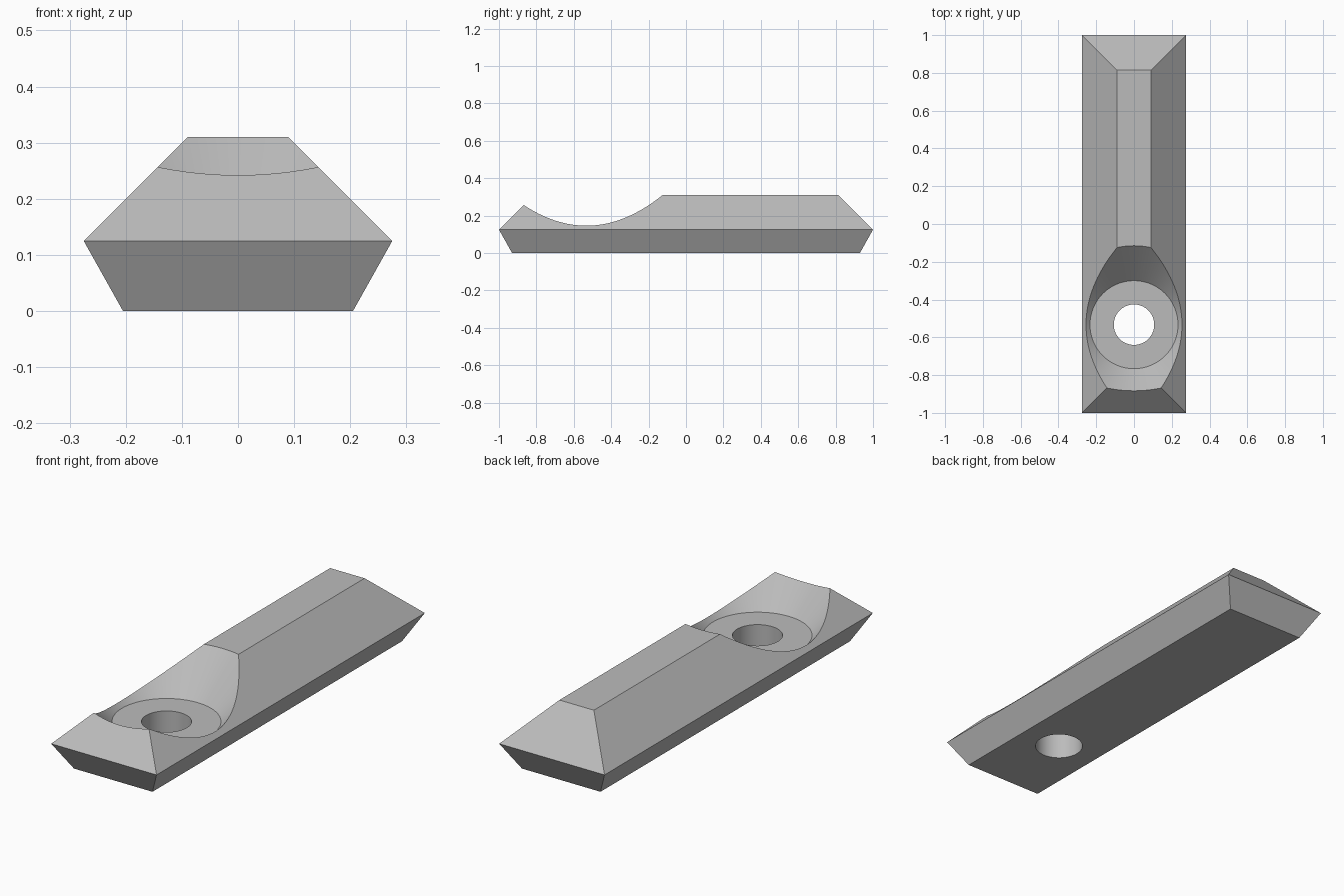
import bpy
import bmesh
import math

cube = bpy.data.objects.get("Cube")
if cube:
    bpy.data.objects.remove(cube, do_unlink=True)

grey = bpy.data.materials.new("grey")
grey.use_nodes = True
grey.diffuse_color = (0.5, 0.5, 0.5, 1)
grey.node_tree.nodes["Principled BSDF"].inputs["Base Color"].default_value = (0.5, 0.5, 0.5, 1)


def loft(name, rings):
    """Closed solid through a stack of rings that share a point count."""
    bm = bmesh.new()
    loops = [[bm.verts.new(p) for p in ring] for ring in rings]
    for low, high in zip(loops, loops[1:]):
        for i in range(len(low)):
            j = (i + 1) % len(low)
            bm.faces.new((low[i], low[j], high[j], high[i]))
    bm.faces.new(loops[0][::-1])
    bm.faces.new(loops[-1])
    bmesh.ops.recalc_face_normals(bm, faces=bm.faces)
    mesh = bpy.data.meshes.new(name)
    bm.to_mesh(mesh)
    bm.free()
    mesh.materials.append(grey)
    obj = bpy.data.objects.new(name, mesh)
    bpy.context.collection.objects.link(obj)
    return obj


def rectangle(x, y, z):
    return [(-x, -y, z), (x, -y, z), (x, y, z), (-x, y, z)]


def circle(radius, z, y=-0.533, count=96):
    angles = [math.tau * i / count for i in range(count)]
    return [(radius * math.cos(a), y + radius * math.sin(a), z) for a in angles]


# Bar flaring out from the base, then bevelled up to a narrow top
bar = loft("clamp_bar", [rectangle(0.205, 0.93, 0),
                         rectangle(0.275, 1.0, 0.125),
                         rectangle(0.09, 0.815, 0.31)])

# Screw hole with a flat seat and a conical countersink
cutter = loft("screw_hole_cutter", [circle(0.107, -0.1), circle(0.107, 0.125),
                                    circle(0.233, 0.125), circle(0.458, 0.35)])
cutter.hide_render = True

cut = bar.modifiers.new("screw_hole", "BOOLEAN")
cut.operation = "DIFFERENCE"
cut.solver = "EXACT"
cut.object = cutter

bpy.ops.object.select_all(action="DESELECT")
bar.select_set(True)
bpy.context.view_layer.objects.active = bar
bpy.ops.object.modifier_apply(modifier=cut.name)
bpy.data.objects.remove(cutter, do_unlink=True)
bpy.ops.object.shade_smooth_by_angle(angle=math.radians(25))
